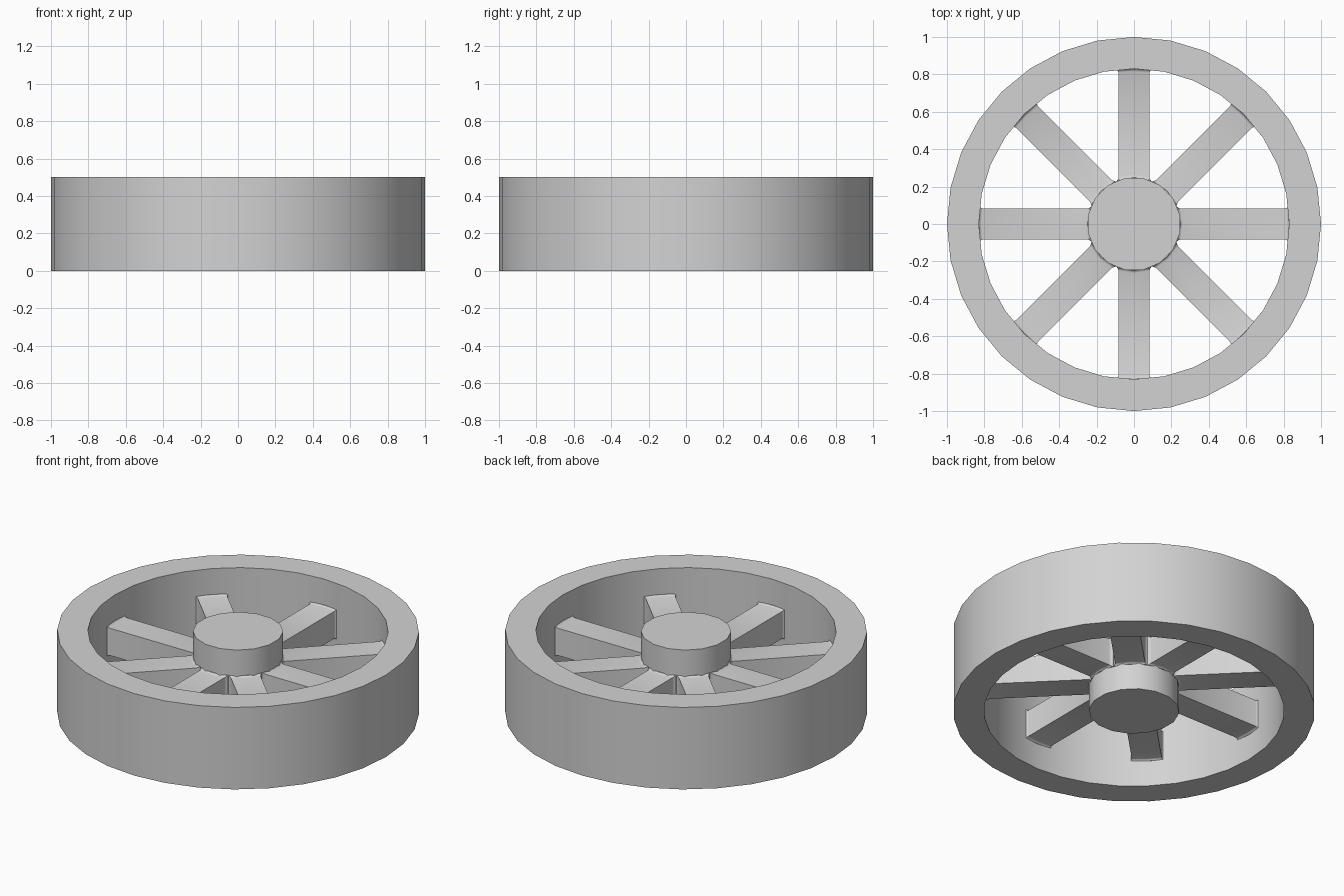
import bpy, bmesh, math

if "Cube" in bpy.data.objects:
    bpy.data.objects.remove(bpy.data.objects["Cube"])

HEIGHT = 0.5
grey = bpy.data.materials.new("light_grey")
grey.diffuse_color = (0.65, 0.65, 0.65, 1)
grey.use_nodes = True
grey.node_tree.nodes["Principled BSDF"].inputs["Base Color"].default_value = grey.diffuse_color


def finish(name, bm):
    """Turn a bmesh into a shaded object."""
    bmesh.ops.recalc_face_normals(bm, faces=bm.faces)
    mesh = bpy.data.meshes.new(name)
    bm.to_mesh(mesh)
    bm.free()
    mesh.materials.append(grey)
    obj = bpy.data.objects.new(name, mesh)
    bpy.context.collection.objects.link(obj)
    bpy.ops.object.select_all(action='DESELECT')
    obj.select_set(True)
    bpy.context.view_layer.objects.active = obj
    bpy.ops.object.shade_smooth_by_angle(angle=math.radians(35))
    return obj


def circle(bm, radius, z, sides, offset=0.0):
    return [bm.verts.new((radius * math.cos(math.tau * (i + offset) / sides),
                          radius * math.sin(math.tau * (i + offset) / sides), z))
            for i in range(sides)]


def bridge(bm, a, b):
    n = len(a)
    for i in range(n):
        j = (i + 1) % n
        bm.faces.new((a[i], a[j], b[j], b[i]))


# Rim: 32-sided ring with a rectangular section
bm = bmesh.new()
section = [(1.0, 0), (1.0, HEIGHT), (0.83, HEIGHT), (0.83, 0)]
loops = [circle(bm, r, z, 32) for r, z in section]
for k in range(4):
    bridge(bm, loops[k], loops[(k + 1) % 4])
finish("rim", bm)

# Hub: 16-sided drum, flats facing the spokes
bm = bmesh.new()
bottom, top = (circle(bm, 0.25, z, 16, 0.5) for z in (0, HEIGHT))
bridge(bm, bottom, top)
bm.faces.new(bottom)
bm.faces.new(top)
finish("hub", bm)

# Spokes: square bars with a small flare where they meet hub and rim
HALF = 0.083
FLARE = [(0.235, 0.011), (0.25, 0.009), (0.254, 0.003), (0.263, 0),
         (0.815, 0), (0.823, 0.003), (0.828, 0.009), (0.84, 0.011)]
for s in range(8):
    angle = s * math.tau / 8
    c, d = math.cos(angle), math.sin(angle)
    bm = bmesh.new()
    rings = []
    for r, extra in FLARE:
        h = HALF + extra
        ring = []
        for y, z in [(-h, -h), (0, -h), (h, -h), (h, h), (0, h), (-h, h)]:
            x = math.sqrt(r * r - y * y)
            ring.append(bm.verts.new((x * c - y * d, x * d + y * c, HEIGHT / 2 + z)))
        rings.append(ring)
    for a, b in zip(rings, rings[1:]):
        bridge(bm, a, b)
    bm.faces.new(rings[0])
    bm.faces.new(rings[-1])
    finish(f"spoke_{s + 1}", bm)
